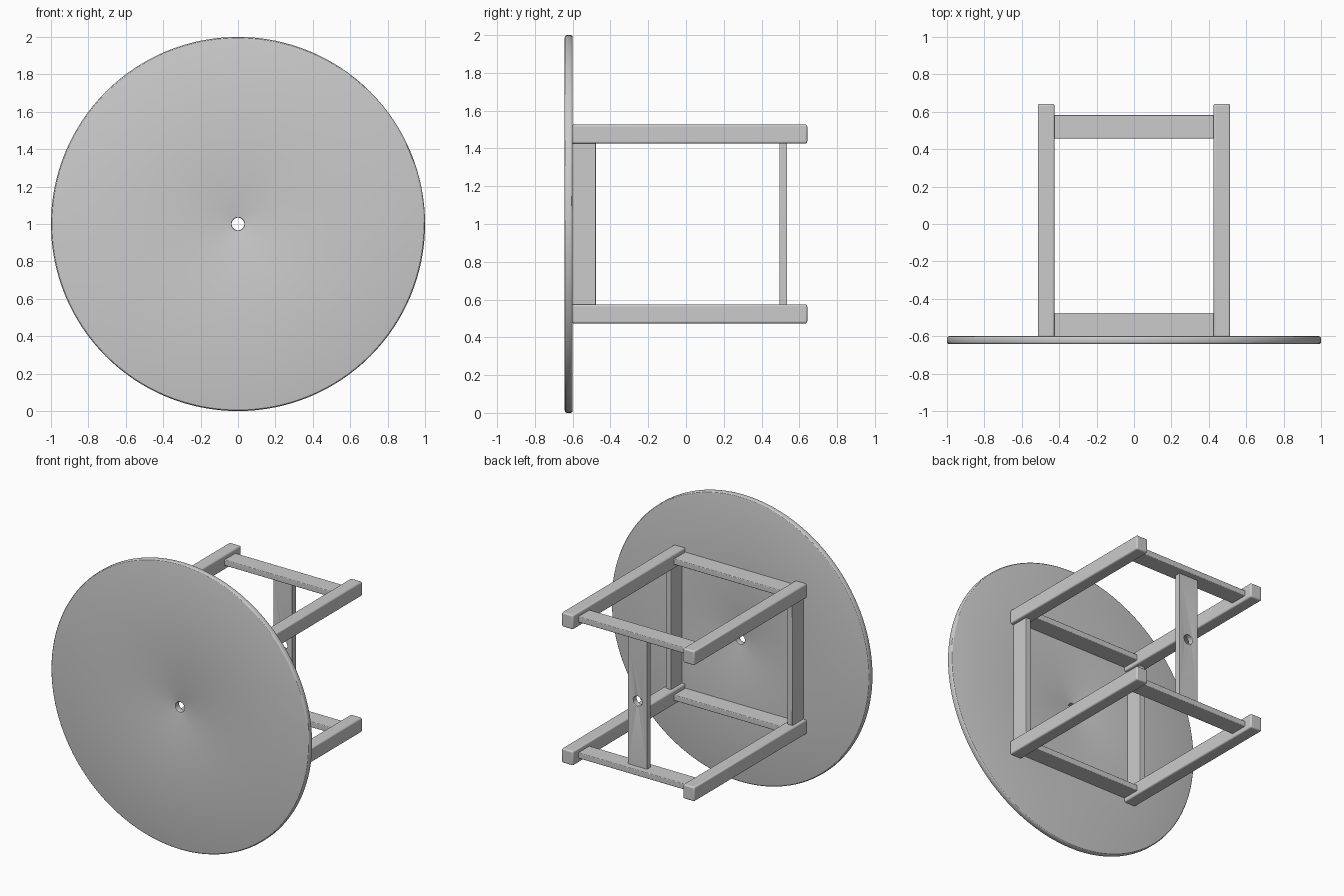
import bpy, bmesh
from math import pi, sin, cos
from mathutils import Matrix, Vector

if "Cube" in bpy.data.objects:
    bpy.data.objects.remove(bpy.data.objects["Cube"])


def smooth(obj):
    bpy.ops.object.select_all(action='DESELECT')
    obj.select_set(True)
    bpy.context.view_layer.objects.active = obj
    bpy.ops.object.shade_smooth_by_angle(angle=pi / 6)


def make_object(name, bm):
    mesh = bpy.data.meshes.new(name)
    bmesh.ops.recalc_face_normals(bm, faces=bm.faces)
    bm.to_mesh(mesh)
    bm.free()
    obj = bpy.data.objects.new(name, mesh)
    bpy.context.collection.objects.link(obj)
    return obj


def bevel(obj, width):
    mod = obj.modifiers.new("rounded_edges", 'BEVEL')
    mod.width = width
    mod.segments = 3
    mod.limit_method = 'ANGLE'
    mod.angle_limit = pi / 4


def bar(name, x, y, z, round_edge):
    """Rounded box from (min, max) ranges."""
    bm = bmesh.new()
    bmesh.ops.create_cube(bm, size=1)
    size = Vector([r[1] - r[0] for r in (x, y, z)])
    mid = Vector([(r[0] + r[1]) / 2 for r in (x, y, z)])
    bmesh.ops.scale(bm, vec=size, verts=bm.verts)
    bmesh.ops.translate(bm, vec=mid, verts=bm.verts)
    obj = make_object(name, bm)
    bevel(obj, round_edge)
    smooth(obj)
    return obj


# Round seat disc: rounded ring profile revolved about the y axis
R, HOLE, Y0, Y1, B = 1.0, 0.034, -0.642, -0.60, 0.012
profile = []
for r, y, a0 in ((R - B, Y0 + B, -90), (R - B, Y1 - B, 0),
                 (HOLE + 0.004, Y1 - 0.004, 90), (HOLE + 0.004, Y0 + 0.004, 180)):
    rad = B if r > 0.5 else 0.004
    for i in range(4):
        a = (a0 + 30 * i) * pi / 180
        profile.append((r + rad * cos(a), y + rad * sin(a), 0))
bm = bmesh.new()
verts = [bm.verts.new(p) for p in profile]
edges = [bm.edges.new((verts[i], verts[(i + 1) % len(verts)])) for i in range(len(verts))]
bmesh.ops.spin(bm, geom=verts + edges, cent=(0, 0, 0), axis=(0, 1, 0),
               angle=2 * pi, steps=128, use_merge=True)
bmesh.ops.remove_doubles(bm, verts=bm.verts, dist=1e-5)
bmesh.ops.translate(bm, vec=(0, 0, 1), verts=bm.verts)
smooth(make_object("seat_disc", bm))


def span(side, a, b, centre=0.0):
    return sorted((centre + side * a, centre + side * b))


# Four long legs
for sx, xn in ((-1, "left"), (1, "right")):
    for sz, zn in ((-1, "lower"), (1, "upper")):
        bar(f"leg_{xn}_{zn}", span(sx, 0.425, 0.514), (-0.605, 0.642),
            span(sz, 0.426, 0.526, 1), 0.01)

# Side aprons against the disc
for sx, xn in ((-1, "left"), (1, "right")):
    bar(f"side_apron_{xn}", span(sx, 0.45, 0.49), (-0.605, -0.477), (0.56, 1.44), 0.005)

# Cross aprons against the disc and cross stretchers near the leg ends
for sz, zn in ((-1, "lower"), (1, "upper")):
    z = span(sz, 0.456, 0.496, 1)
    bar(f"cross_apron_{zn}", (-0.44, 0.44), (-0.605, -0.475), z, 0.005)
    bar(f"cross_stretcher_{zn}", (-0.44, 0.44), (0.457, 0.582), z, 0.005)

# Centre plank with a hole, joining the two stretchers
plank = bar("centre_plank", (-0.074, 0.074), (0.495, 0.536), (0.53, 1.47), 0.004)
bm = bmesh.new()
bmesh.ops.create_cone(bm, cap_ends=True, segments=32, radius1=HOLE, radius2=HOLE, depth=0.3,
                      matrix=Matrix.Translation((0, 0.515, 1)) @ Matrix.Rotation(pi / 2, 4, 'X'))
cutter = make_object("hole_cutter", bm)
cutter.hide_render = True
cutter.display_type = 'WIRE'
cut = plank.modifiers.new("hole", 'BOOLEAN')
cut.operation = 'DIFFERENCE'
cut.solver = 'EXACT'
cut.object = cutter
plank.modifiers.move(len(plank.modifiers) - 1, 0)
